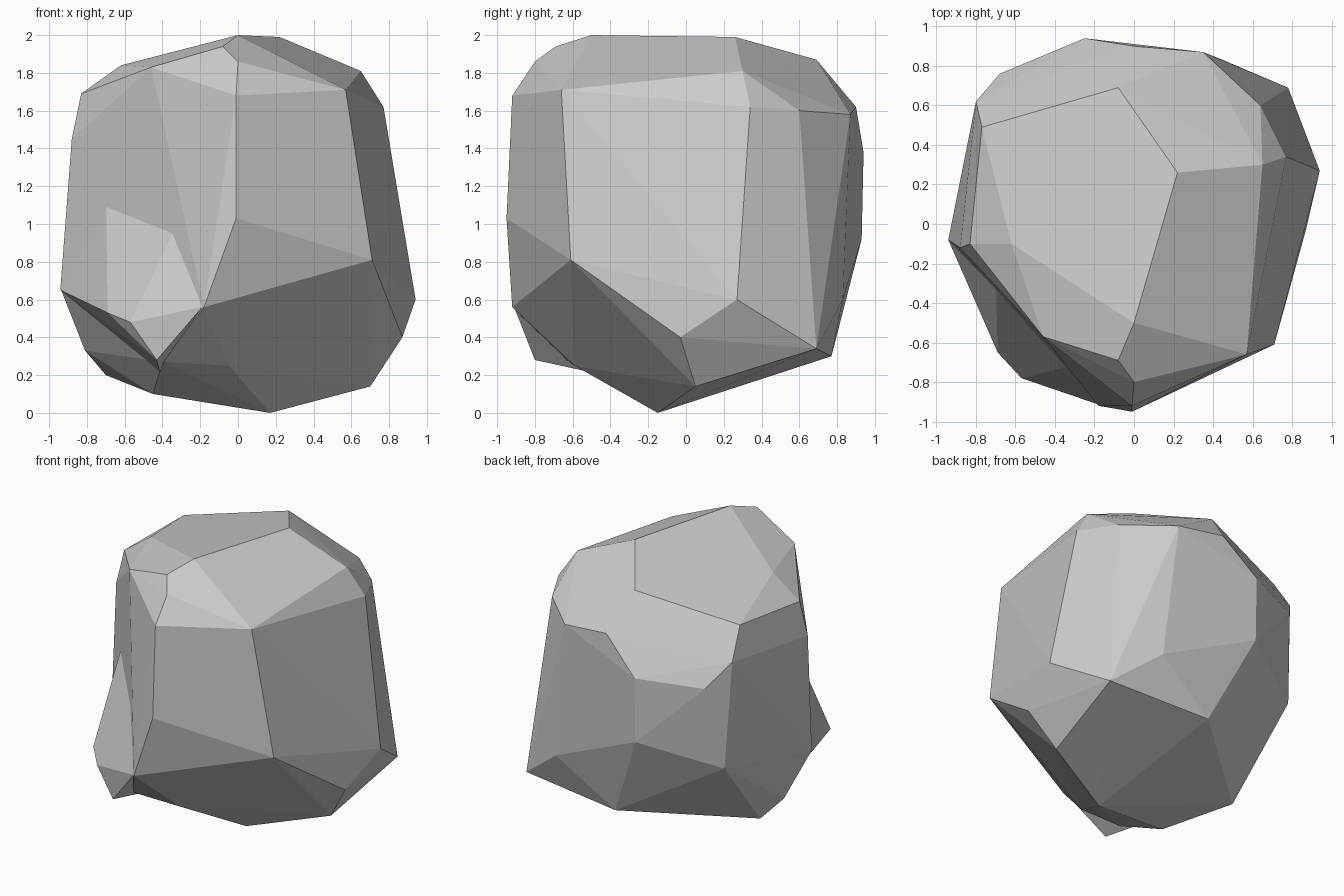
import bpy, bmesh, math

if "Cube" in bpy.data.objects:
    bpy.data.objects.remove(bpy.data.objects["Cube"])


def faceted_stone(name, points):
    """Flat-faced stone chunk stretched over its main corner points."""
    bm = bmesh.new()
    for p in points:
        bm.verts.new(p)
    res = bmesh.ops.convex_hull(bm, input=bm.verts[:])
    junk = {g for g in res["geom_interior"] + res["geom_unused"]
            if isinstance(g, bmesh.types.BMVert)}
    bmesh.ops.delete(bm, geom=list(junk), context='VERTS')
    bmesh.ops.dissolve_limit(bm, angle_limit=math.radians(3),
                             verts=bm.verts[:], edges=bm.edges[:])
    bmesh.ops.recalc_face_normals(bm, faces=bm.faces[:])
    me = bpy.data.meshes.new(name)
    bm.to_mesh(me)
    bm.free()
    ob = bpy.data.objects.new(name, me)
    bpy.context.collection.objects.link(ob)
    return ob


# Crown: the tilted top facet and the rim around it
crown = [(-.46, -.57, 1.83), (-.08, -.69, 1.94), (0, -.5, 2), (.22, .26, 1.99),
         (-.08, .69, 1.87), (-.77, .49, 1.73), (-.83, -.1, 1.69),
         (-.62, -.1, 1.84), (0, -.80, 1.86), (.57, -.66, 1.71), (.65, .3, 1.81)]

# Waist: corners of the upright side facets
waist = [(-.01, -.92, 1.68), (-.01, -.95, 1.03), (.71, -.61, .81),
         (.77, .34, 1.62), (.64, .6, 1.6), (.35, .87, 1.58), (0, .90, 1.62),
         (-.25, .94, 1.38), (-.25, .93, .92), (-.80, .62, 1.52),
         (-.68, .76, 1.35), (-.76, .65, .76), (-.88, -.12, 1.45)]

# Base: the flared lower edge and sloping underside
base = [(-.94, -.08, .66), (-.18, -.92, .56), (.94, .27, .6),
        (.87, -.03, .4), (.78, .69, .34), (.45, .83, .6), (.02, .77, .3),
        (-.7, .16, .2), (-.81, .05, .33), (-.45, -.25, .1), (-.05, -.59, .25),
        (-.4, -.62, .27), (.17, -.15, 0), (.7, .05, .14)]

rock = faceted_stone("boulder", crown + waist + base)

# Ledge flaring out at the lower front left corner
ledge = faceted_stone("ledge", [
    (-.94, -.08, .65), (-.69, -.65, .53), (-.57, -.78, .48), (-.43, -.8, .28),
    (-.19, -.91, .56), (-.7, -.27, 1.2), (-.25, -.7, 1.15), (-.4, -.25, .16)])
ledge.hide_render = True
ledge.hide_viewport = True

# Fuse the ledge into the boulder
mod = rock.modifiers.new("fuse", 'BOOLEAN')
mod.operation = 'UNION'
mod.solver = 'EXACT'
mod.object = ledge
